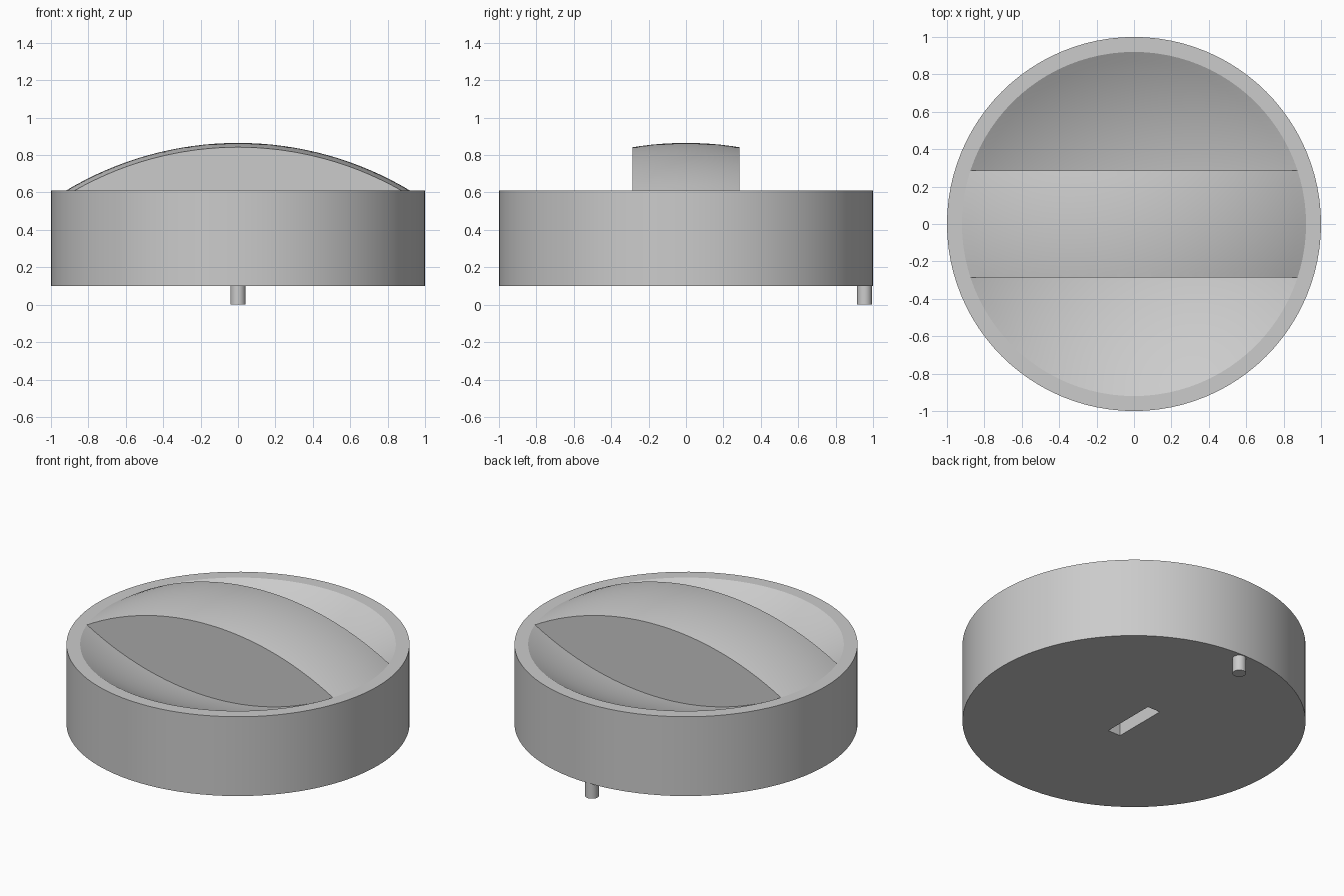
import bpy, bmesh, math
from mathutils import Vector

cube = bpy.data.objects.get("Cube")
if cube:
    bpy.data.objects.remove(cube)

BASE, RIM = 0.1, 0.61          # heights of the underside and the rim
DISH, SAG = 0.92, 0.255        # radius and depth of the spherical dish
HALF_GRIP = 0.285
SEGMENTS = 96

grey = bpy.data.materials.new("plain grey")
grey.use_nodes = True
grey.diffuse_color = (0.6, 0.6, 0.6, 1)
grey.node_tree.nodes["Principled BSDF"].inputs["Base Color"].default_value = (0.6, 0.6, 0.6, 1)


def make_object(name, bm):
    mesh = bpy.data.meshes.new(name)
    bmesh.ops.recalc_face_normals(bm, faces=bm.faces)
    bm.to_mesh(mesh)
    bm.free()
    ob = bpy.data.objects.new(name, mesh)
    bpy.context.collection.objects.link(ob)
    mesh.materials.append(grey)
    return ob


def activate(ob):
    bpy.ops.object.select_all(action='DESELECT')
    ob.select_set(True)
    bpy.context.view_layer.objects.active = ob


def smooth(ob):
    activate(ob)
    bpy.ops.object.shade_smooth_by_angle(angle=math.radians(25))


def lathe(profile):
    bm = bmesh.new()
    verts = [bm.verts.new((r, 0, z)) for r, z in profile]
    edges = [bm.edges.new(pair) for pair in zip(verts, verts[1:])]
    bmesh.ops.spin(bm, geom=verts + edges, axis=(0, 0, 1), cent=(0, 0, 0),
                   angle=math.tau, steps=SEGMENTS)
    bmesh.ops.remove_doubles(bm, verts=bm.verts, dist=0.0001)
    return bm


def cap(sign, steps=16):
    """Spherical arc from the dish edge to the axis; sign +1 dome, -1 bowl."""
    R = (DISH ** 2 + SAG ** 2) / (2 * SAG)
    top = math.asin(DISH / R)
    return [(R * math.sin(top * (1 - i / steps)),
             RIM + sign * (SAG - R + R * math.cos(top * (1 - i / steps))))
            for i in range(steps + 1)]


# Round body with a concave top
body = make_object("dial_body", lathe([(0, BASE), (1, BASE), (1, RIM)] + cap(-1)))

# Blind shaft slot in the underside
bm = bmesh.new()
bmesh.ops.create_cube(bm, size=1)
bmesh.ops.scale(bm, verts=bm.verts, vec=(0.09, 0.36, 0.4))
bmesh.ops.translate(bm, verts=bm.verts, vec=(0, 0, BASE))
cutter = make_object("slot_cutter", bm)
cutter.hide_render = True
mod = body.modifiers.new("slot", 'BOOLEAN')
mod.operation = 'DIFFERENCE'
mod.solver = 'EXACT'
mod.object = cutter
activate(body)
bpy.ops.object.modifier_apply(modifier=mod.name)
bpy.data.objects.remove(cutter)
smooth(body)

# Grip: a lens sliced by two upright planes, open where it meets the dish
bm = lathe(cap(1) + cap(-1)[-2::-1])
for side in (-1, 1):
    cut = bmesh.ops.bisect_plane(bm, geom=bm.verts[:] + bm.edges[:] + bm.faces[:],
                                 plane_co=(0, side * HALF_GRIP, 0),
                                 plane_no=(0, side, 0), clear_outer=True)
    rim = [e for e in cut["geom_cut"] if isinstance(e, bmesh.types.BMEdge)]
    bmesh.ops.holes_fill(bm, edges=rim, sides=0)
bmesh.ops.recalc_face_normals(bm, faces=bm.faces)
under = [f for f in bm.faces if f.normal.z < -0.5]
grip = make_object("grip", bm) if not under else None
if grip is None:
    bmesh.ops.delete(bm, geom=under, context='FACES')
    grip = make_object("grip", bm)
smooth(grip)

# Locating pin under the back edge
bm = bmesh.new()
bmesh.ops.create_cone(bm, cap_ends=True, segments=32, radius1=0.04, radius2=0.04, depth=BASE)
bmesh.ops.translate(bm, verts=bm.verts, vec=Vector((0, 0.955, BASE / 2)))
smooth(make_object("locating_pin", bm))
